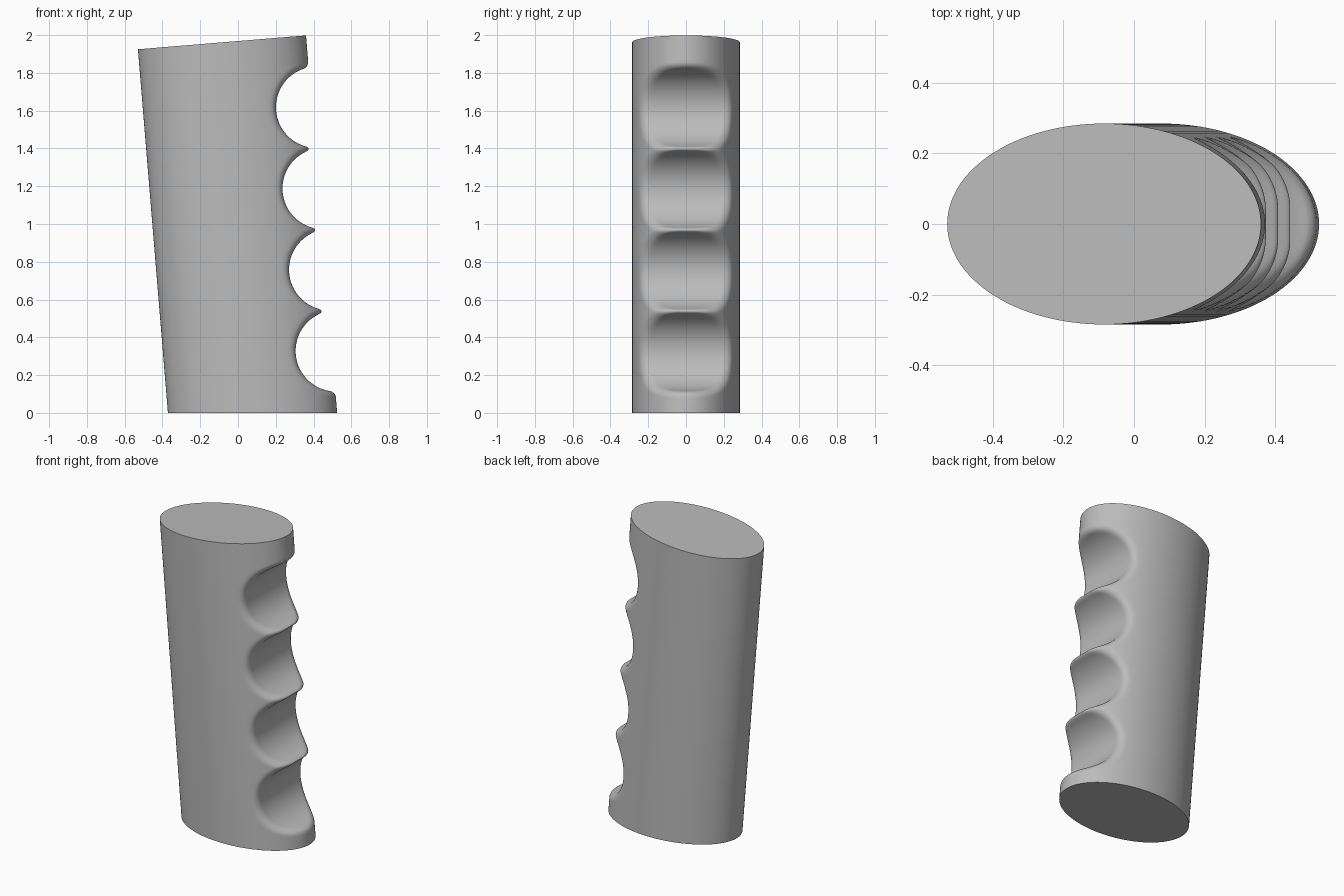
import bpy, bmesh, math

if "Cube" in bpy.data.objects:
    bpy.data.objects.remove(bpy.data.objects["Cube"])

# Leaning elliptical handle
LEAN = 0.0825            # sideways shift per unit of height
C0 = 0.077               # axis position at the base
A, B = 0.448, 0.285      # ellipse half sizes
SEG = 128
# Finger grooves: cylinders across the handle, stacked along the lean
R, FILLET = 0.215, 0.03
GROOVES = [(0.52 - 0.0347 * i, 0.328 + 0.43 * i) for i in range(4)]


def axis_x(z):
    return C0 - LEAN * z


def solid(x, y, z):
    """Signed distance to the handle minus grooves, with rounded edges."""
    dx = x - axis_x(z)
    q = math.hypot(dx / A, y / B)
    grad = math.hypot(dx / A**2, y / B**2)
    terms = [(q - 1) * q / max(grad, 1e-6)]
    terms += [R - math.hypot(x - gx, z - gz) for gx, gz in GROOVES]
    rounded = math.sqrt(sum(max(FILLET + t, 0) ** 2 for t in terms))
    return min(-FILLET, max(terms)) + rounded


def surface_x(y, z, dx):
    """Push the finger side inwards until it meets the grooved surface."""
    lo, hi = axis_x(z), axis_x(z) + dx
    if dx <= 0.01 or solid(hi, y, z) < 1e-5:
        return hi
    for _ in range(22):
        mid = (lo + hi) / 2
        if solid(mid, y, z) < 0:
            lo = mid
        else:
            hi = mid
    return lo


# Row heights, denser around the ridges
heights = [0, 0.05, 0.08, 0.09, 0.1, 0.105, 0.11]
for gx, gz in GROOVES:
    heights += [gz - R * math.cos(math.pi * i / 52) for i in range(52)]
heights += [1.833, 1.837, 1.842, 1.848, 1.855, 1.87]

bm = bmesh.new()
rings = []
angles = [2 * math.pi * i / SEG for i in range(SEG)]
for z in heights:
    rings.append([bm.verts.new((surface_x(B * math.sin(t), z, A * math.cos(t)),
                                B * math.sin(t), z)) for t in angles])

# Top rim, square to the leaning axis
top = []
for t in angles:
    z = (1.925 + LEAN * (C0 + A * math.cos(t) + 0.53)) / (1 + LEAN**2)
    top.append(bm.verts.new((axis_x(z) + A * math.cos(t), B * math.sin(t), z)))
rings.append(top)

# Side skin and end caps
for r0, r1 in zip(rings, rings[1:]):
    for i in range(SEG):
        j = (i + 1) % SEG
        bm.faces.new((r0[i], r0[j], r1[j], r1[i]))
bm.faces.new(rings[0][::-1])
bm.faces.new(top)

mesh = bpy.data.meshes.new("grip_handle")
bm.to_mesh(mesh)
bm.free()
grip = bpy.data.objects.new("grip_handle", mesh)
bpy.context.collection.objects.link(grip)

grey = bpy.data.materials.new("plain_grey")
grey.diffuse_color = (0.5, 0.5, 0.5, 1)
grey.use_nodes = True
grey.node_tree.nodes["Principled BSDF"].inputs["Base Color"].default_value = grey.diffuse_color
mesh.materials.append(grey)

bpy.context.view_layer.objects.active = grip
grip.select_set(True)
bpy.ops.object.shade_smooth_by_angle(angle=math.radians(40))
